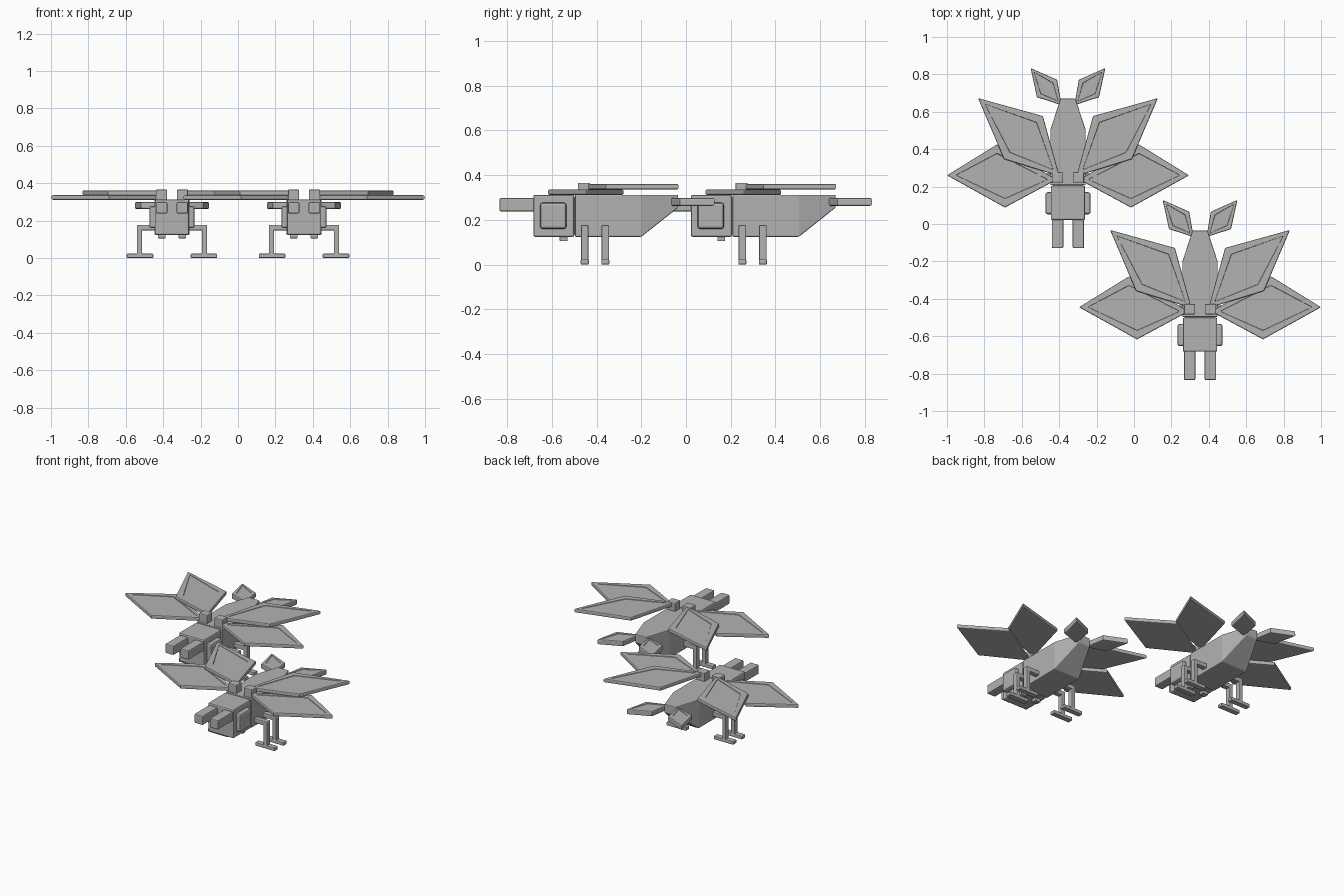
import bpy, bmesh
from mathutils import Vector

if "Cube" in bpy.data.objects:
    bpy.data.objects.remove(bpy.data.objects["Cube"])

grey = bpy.data.materials.new("plain grey")
grey.diffuse_color = (0.45, 0.45, 0.45, 1)
grey.use_nodes = True
grey.node_tree.nodes["Principled BSDF"].inputs["Base Color"].default_value = grey.diffuse_color


def finish(name, bm, offset, bevel):
    """Turn a bmesh into a placed object with softened edges."""
    bmesh.ops.recalc_face_normals(bm, faces=bm.faces[:])
    me = bpy.data.meshes.new(name)
    bm.to_mesh(me)
    bm.free()
    me.materials.append(grey)
    ob = bpy.data.objects.new(name, me)
    ob.location = offset
    bpy.context.collection.objects.link(ob)
    if bevel:
        m = ob.modifiers.new("soft edges", 'BEVEL')
        m.width = bevel
        m.segments = 2
        m.limit_method = 'ANGLE'
    return ob


def box(name, offset, xs, ys, zs, side=1, bevel=0.006):
    bm = bmesh.new()
    bmesh.ops.create_cube(bm, size=1)
    for v in bm.verts:
        v.co = Vector((side * (xs[0] + (v.co.x + .5) * (xs[1] - xs[0])),
                       ys[0] + (v.co.y + .5) * (ys[1] - ys[0]),
                       zs[0] + (v.co.z + .5) * (zs[1] - zs[0])))
    return finish(name, bm, offset, bevel)


def plate(name, offset, pts, zs, side, rim):
    """Flat four-cornered wing with a shallow inset panel on top."""
    bm = bmesh.new()
    f = bm.faces.new([bm.verts.new((side * x, y, zs[0])) for x, y in pts])
    r = bmesh.ops.extrude_face_region(bm, geom=[f])
    verts = [g for g in r['geom'] if isinstance(g, bmesh.types.BMVert)]
    bmesh.ops.translate(bm, verts=verts, vec=(0, 0, zs[1] - zs[0]))
    bmesh.ops.recalc_face_normals(bm, faces=bm.faces[:])
    top = max(bm.faces, key=lambda q: q.calc_center_median().z)
    bmesh.ops.inset_region(bm, faces=[top], thickness=rim)
    bmesh.ops.inset_region(bm, faces=[top], thickness=0.002, depth=-0.003)
    # soften the outer rim only
    edges = [e for e in bm.edges if len(e.link_faces) == 2
             and e.calc_face_angle(0) > 1.2]
    bmesh.ops.bevel(bm, geom=edges, offset=0.006, segments=2,
                    affect='EDGES', profile=0.5)
    return finish(name, bm, offset, 0)


def abdomen(offset):
    """Loft through rectangles: y, half width, bottom z, top z."""
    bm = bmesh.new()
    rings = []
    for y, w, b, t in ((-0.497, .094, .124, .312), (-0.2, .094, .124, .312),
                       (-0.035, .04, .255, .312)):
        rings.append([bm.verts.new(c) for c in
                      ((-w, y, b), (w, y, b), (w, y, t), (-w, y, t))])
    for a, c in zip(rings, rings[1:]):
        for i in range(4):
            j = (i + 1) % 4
            bm.faces.new((a[i], a[j], c[j], c[i]))
    bm.faces.new(rings[0])
    bm.faces.new(rings[-1])
    finish("body", bm, offset, 0.005)


UPPER = ((.481, -.032), (.134, -.128), (.045, -.45), (.342, -.358))
LOWER = ((.647, -.445), (.337, -.617), (.06, -.468), (.38, -.28))
TAIL = ((.2, .129), (.058, .066), (.034, -.07), (.166, -.027))


def insect(offset):
    abdomen(offset)
    box("head", offset, (-.092, .092), (-.683, -.5), (.124, .312), bevel=.008)
    box("neck", offset, (-.08, .08), (-.51, -.48), (.135, .3), bevel=0)
    for s in (-1, 1):
        # face parts
        box("eye", offset, (.08, .121), (-.653, -.535), (.159, .277), s, .012)
        box("antenna", offset, (.025, .086), (-.834, -.675), (.238, .298), s)
        box("jaw_tooth", offset, (.035, .075), (-.565, -.53), (.105, .13), s, .003)
        # wings and tail plates
        plate("upper_wing", offset, UPPER, (.336, .361), s, .047)
        plate("lower_wing", offset, LOWER, (.311, .336), s, .047)
        plate("tail_plate", offset, TAIL, (.263, .298), s, .027)
        box("wing_hinge", offset, (.026, .086), (-.484, -.428), (.30, .366), s)
        # legs
        for y in (-.453, -.361):
            ys = (y - .017, y + .017)
            box("leg_upper", offset, (.085, .188), ys, (.147, .177), s, .005)
            box("leg_shin", offset, (.16, .188), ys, (.005, .177), s, .005)
            box("foot", offset, (.1, .242), (y - .018, y + .018), (0, .023), s, .005)


insect((-.353, .705, 0))
insect((.353, 0, 0))
